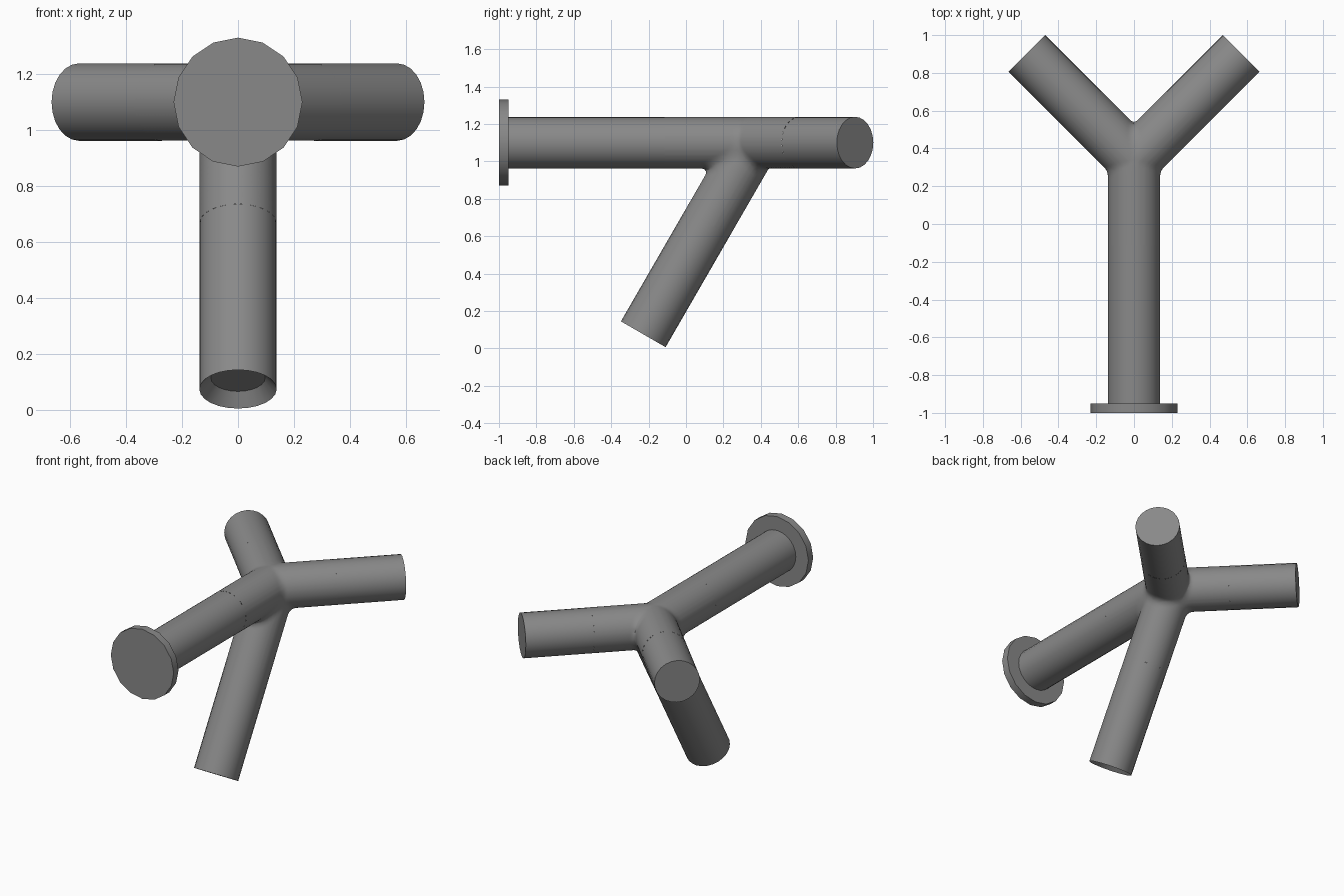
import bpy, bmesh, math
from mathutils import Vector

cube = bpy.data.objects.get("Cube")
if cube:
    bpy.data.objects.remove(cube, do_unlink=True)

R = 0.138                                   # pipe radius
HUB = Vector((0, 0.336, 1.10))              # where main pipe and arms meet
LEG_TOP = Vector((0, 0.363, 1.10))
MAIN_DIR = Vector((0, -1, 0))
LEG_DIR = Vector((0, -0.5, -math.sqrt(0.75)))
ARM_DIRS = {"left": Vector((1, 1, 0)).normalized(),
            "right": Vector((-1, 1, 0)).normalized()}
MAIN_CUT, ARM_CUT, LEG_CUT = 0.45, 0.385, 0.50
MAIN_LEN, ARM_LEN, LEG_LEN = 1.286, 0.803, 1.183
COLLAR = 0.093

steel = bpy.data.materials.new("grey steel")
steel.use_nodes = True
grey = (0.25, 0.25, 0.25, 1)
steel.diffuse_color = grey
steel.node_tree.nodes["Principled BSDF"].inputs["Base Color"].default_value = grey


def lathe(bm, origin, direction, profile, sides):
    """Turn (radius, distance) pairs about a direction and cap both ends."""
    side = direction.cross(Vector((0, 0, 1))).normalized()
    up = side.cross(direction)
    rings = []
    for r, t in profile:
        angles = [math.tau * i / sides for i in range(sides)]
        rings.append([bm.verts.new(origin + direction * t + r *
                      (side * math.sin(a) + up * math.cos(a))) for a in angles])
    for a, b in zip(rings, rings[1:]):
        for i in range(sides):
            j = (i + 1) % sides
            bm.faces.new((a[i], a[j], b[j], b[i]))
    bm.faces.new(rings[0])
    bm.faces.new(rings[-1])


def finish(name, bm, angle=35):
    mesh = bpy.data.meshes.new(name)
    bm.to_mesh(mesh)
    bm.free()
    mesh.materials.append(steel)
    obj = bpy.data.objects.new(name, mesh)
    bpy.context.collection.objects.link(obj)
    bpy.ops.object.select_all(action='DESELECT')
    obj.select_set(True)
    bpy.context.view_layer.objects.active = obj
    bpy.ops.object.shade_smooth_by_angle(angle=math.radians(angle))
    return obj


def turned_part(name, origin, direction, profile, sides=24):
    bm = bmesh.new()
    lathe(bm, origin, direction, profile, sides)
    bmesh.ops.recalc_face_normals(bm, faces=bm.faces)
    return finish(name, bm)


# Straight pipes and the end plate
turned_part("main_pipe", HUB, MAIN_DIR, [(R, MAIN_CUT), (R, MAIN_LEN)])
turned_part("end_plate", HUB, MAIN_DIR,
            [(0.23, MAIN_LEN), (0.23, MAIN_LEN + 0.05)], 16)
for label, d in ARM_DIRS.items():
    turned_part(label + "_arm", HUB, d, [(R, ARM_CUT), (R, ARM_LEN)])
turned_part("leg_pipe", LEG_TOP, LEG_DIR, [(R, LEG_CUT), (R, LEG_LEN - COLLAR)])

# Collar with a countersunk mouth
turned_part("leg_collar", LEG_TOP, LEG_DIR,
            [(R, LEG_LEN - COLLAR), (R, LEG_LEN), (0.097, LEG_LEN - 0.047)])

# Junction: overlapping stubs fused into one skin
limbs = [(HUB, MAIN_DIR, MAIN_CUT), (LEG_TOP, LEG_DIR, LEG_CUT)]
limbs += [(HUB, d, ARM_CUT) for d in ARM_DIRS.values()]
bm = bmesh.new()
for origin, d, cut in limbs:
    lathe(bm, origin, d, [(R, 0), (R, cut + 0.06)], 64)
bmesh.ops.recalc_face_normals(bm, faces=bm.faces)
raw = finish("junction_blank", bm)
remesh = raw.modifiers.new("fuse", 'REMESH')
remesh.mode = 'VOXEL'
remesh.voxel_size = 0.012
fused = bpy.data.meshes.new_from_object(
    raw.evaluated_get(bpy.context.evaluated_depsgraph_get()))
bm = bmesh.new()
bm.from_mesh(fused)
bpy.data.objects.remove(raw, do_unlink=True)
bpy.data.meshes.remove(fused)

# Fill the inside corners: vertices only ever move outwards
for step in range(30):
    bm.normal_update()
    moves = []
    for v in bm.verts:
        near = [e.other_vert(v).co for e in v.link_edges]
        out = (sum(near, Vector()) / len(near) - v.co).dot(v.normal)
        if out > 0.0002:
            moves.append((v, v.normal * out * 0.7))
    for v, m in moves:
        v.co += m

# Trim the stubs flush with the pipes
for origin, d, cut in limbs:
    bmesh.ops.bisect_plane(bm, geom=bm.verts[:] + bm.edges[:] + bm.faces[:],
                           plane_co=origin + d * cut, plane_no=d,
                           clear_outer=True)
finish("junction", bm, 60)
